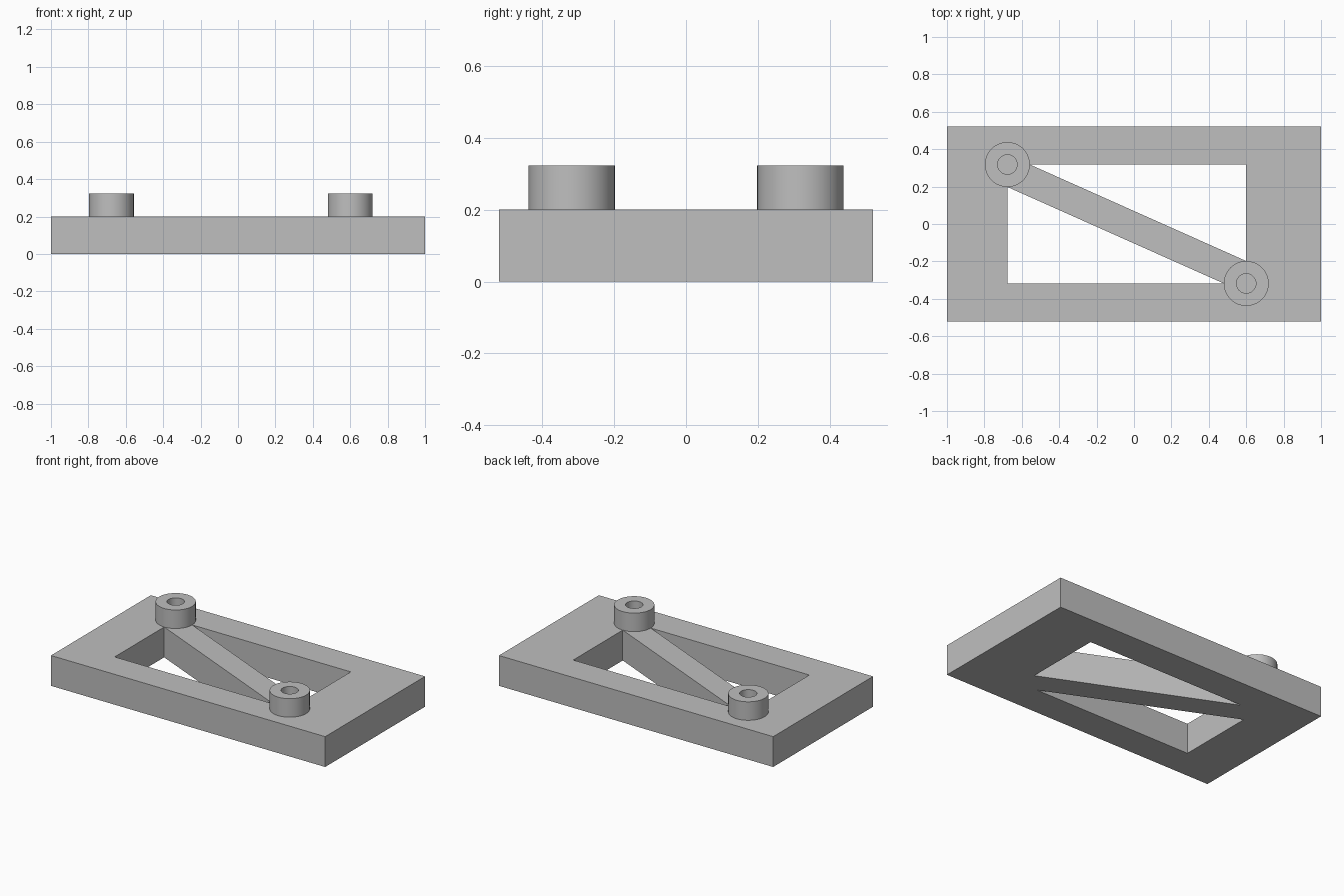
import bpy
import bmesh
from math import radians

cube = bpy.data.objects.get("Cube")
if cube:
    bpy.data.objects.remove(cube, do_unlink=True)

GREY = (0.52, 0.52, 0.52, 1.0)
grey = bpy.data.materials.new("plain grey")
grey.use_nodes = True
grey.diffuse_color = GREY
grey.node_tree.nodes["Principled BSDF"].inputs["Base Color"].default_value = GREY

# Shared dimensions
HALF_X, HALF_Y, PLATE_H = 1.0, 0.52, 0.2
LEFT, RIGHT, INNER_Y = -0.677, 0.6, 0.318
CUT = 0.12          # where the brace meets the opening edges
BOSS_R, HOLE_R, BOSS_TOP = 0.12, 0.052, 0.322


def add_object(name, bm):
    mesh = bpy.data.meshes.new(name)
    bm.to_mesh(mesh)
    bm.free()
    mesh.materials.append(grey)
    obj = bpy.data.objects.new(name, mesh)
    bpy.context.collection.objects.link(obj)
    return obj


def braced_plate():
    """Rectangular plate with two triangular openings either side of a brace."""
    outlines = [
        [(-HALF_X, -HALF_Y), (HALF_X, -HALF_Y), (HALF_X, HALF_Y), (-HALF_X, HALF_Y)],
        [(LEFT + CUT, INNER_Y), (RIGHT, INNER_Y), (RIGHT, CUT - INNER_Y)],
        [(LEFT, INNER_Y - CUT), (LEFT, -INNER_Y), (RIGHT - CUT, -INNER_Y)],
    ]
    bm = bmesh.new()
    edges = []
    for outline in outlines:
        verts = [bm.verts.new((x, y, 0)) for x, y in outline]
        edges += [bm.edges.new((a, b)) for a, b in zip(verts, verts[1:] + verts[:1])]
    bmesh.ops.triangle_fill(bm, edges=edges, use_beauty=True)
    flat = bmesh.ops.extrude_face_region(bm, geom=bm.faces[:], use_keep_orig=True)
    top = [v for v in flat["geom"] if isinstance(v, bmesh.types.BMVert)]
    bmesh.ops.translate(bm, verts=top, vec=(0, 0, PLATE_H))
    bmesh.ops.recalc_face_normals(bm, faces=bm.faces[:])
    return add_object("braced_plate", bm)


def boss(name, x, y):
    """Round boss with a blind hole, spun from a rectangular section."""
    section = [(HOLE_R, PLATE_H), (HOLE_R, BOSS_TOP), (BOSS_R, BOSS_TOP), (BOSS_R, PLATE_H)]
    bm = bmesh.new()
    verts = [bm.verts.new((r, 0, z)) for r, z in section]
    edges = [bm.edges.new(pair) for pair in zip(verts, verts[1:])]
    bmesh.ops.spin(bm, geom=verts + edges, cent=(0, 0, 0), axis=(0, 0, 1),
                   angle=radians(360), steps=64, use_merge=True)
    bmesh.ops.remove_doubles(bm, verts=bm.verts[:], dist=0.0001)
    bmesh.ops.recalc_face_normals(bm, faces=bm.faces[:])
    # Open shell: make sure the rim faces up
    rim = next(f for f in bm.faces if abs(f.normal.z) > 0.9)
    if rim.normal.z < 0:
        bmesh.ops.reverse_faces(bm, faces=bm.faces[:])
    obj = add_object(name, bm)
    obj.location = (x, y, 0)
    bpy.ops.object.select_all(action="DESELECT")
    obj.select_set(True)
    bpy.context.view_layer.objects.active = obj
    bpy.ops.object.shade_smooth_by_angle(angle=radians(30))


braced_plate()
boss("back_right_boss", LEFT, INNER_Y)
boss("front_left_boss", RIGHT, -INNER_Y)
